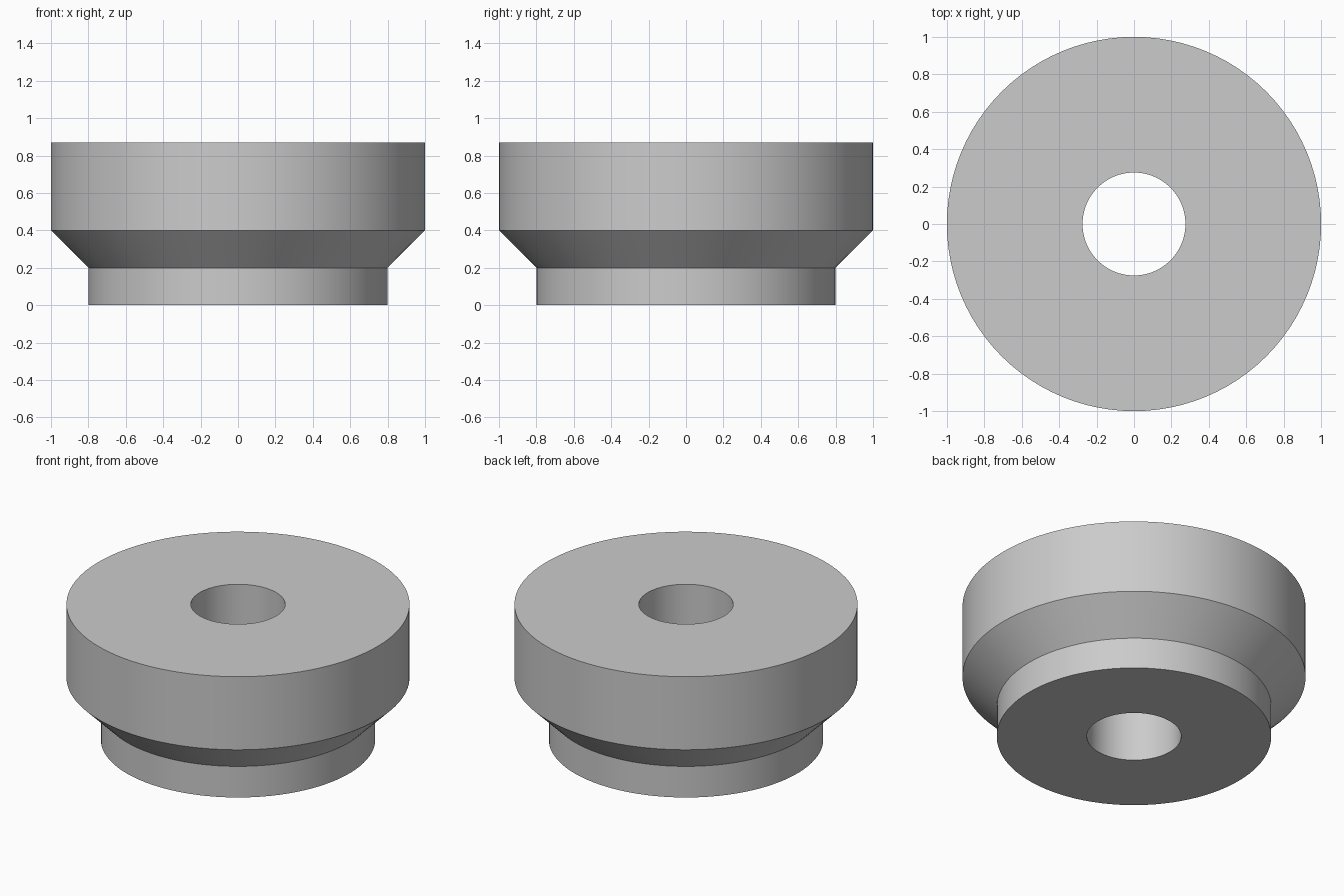
import bpy
import bmesh
from math import cos, sin, tau, radians

default_cube = bpy.data.objects.get("Cube")
if default_cube:
    bpy.data.objects.remove(default_cube, do_unlink=True)

SEGMENTS = 96
BORE = 0.275
HEIGHT = 0.87

# Plain grey material
grey = bpy.data.materials.new("light_grey")
grey.use_nodes = True
colour = (0.6, 0.6, 0.6, 1)
grey.diffuse_color = colour
grey.node_tree.nodes["Principled BSDF"].inputs["Base Color"].default_value = colour


def lathe(name, profile, material):
    """Revolve a closed (radius, height) profile around the z axis."""
    bm = bmesh.new()
    rings = []
    for i in range(SEGMENTS):
        a = tau * i / SEGMENTS
        rings.append([bm.verts.new((r * cos(a), r * sin(a), z)) for r, z in profile])
    count = len(profile)
    for i in range(SEGMENTS):
        here, after = rings[i], rings[(i + 1) % SEGMENTS]
        for j in range(count):
            k = (j + 1) % count
            bm.faces.new((here[j], after[j], after[k], here[k]))
    bmesh.ops.recalc_face_normals(bm, faces=bm.faces)
    mesh = bpy.data.meshes.new(name)
    bm.to_mesh(mesh)
    bm.free()
    mesh.materials.append(material)
    obj = bpy.data.objects.new(name, mesh)
    bpy.context.collection.objects.link(obj)
    return obj


# Stepped bushing: narrow foot, flared shoulder, wide rim, straight bore
bushing = lathe("stepped_bushing", [
    (BORE, 0), (0.8, 0), (0.8, 0.2), (1, 0.4), (1, HEIGHT), (BORE, HEIGHT),
], grey)

# Smooth round walls, crisp edges
bpy.ops.object.select_all(action="DESELECT")
bushing.select_set(True)
bpy.context.view_layer.objects.active = bushing
bpy.ops.object.shade_smooth_by_angle(angle=radians(30))
